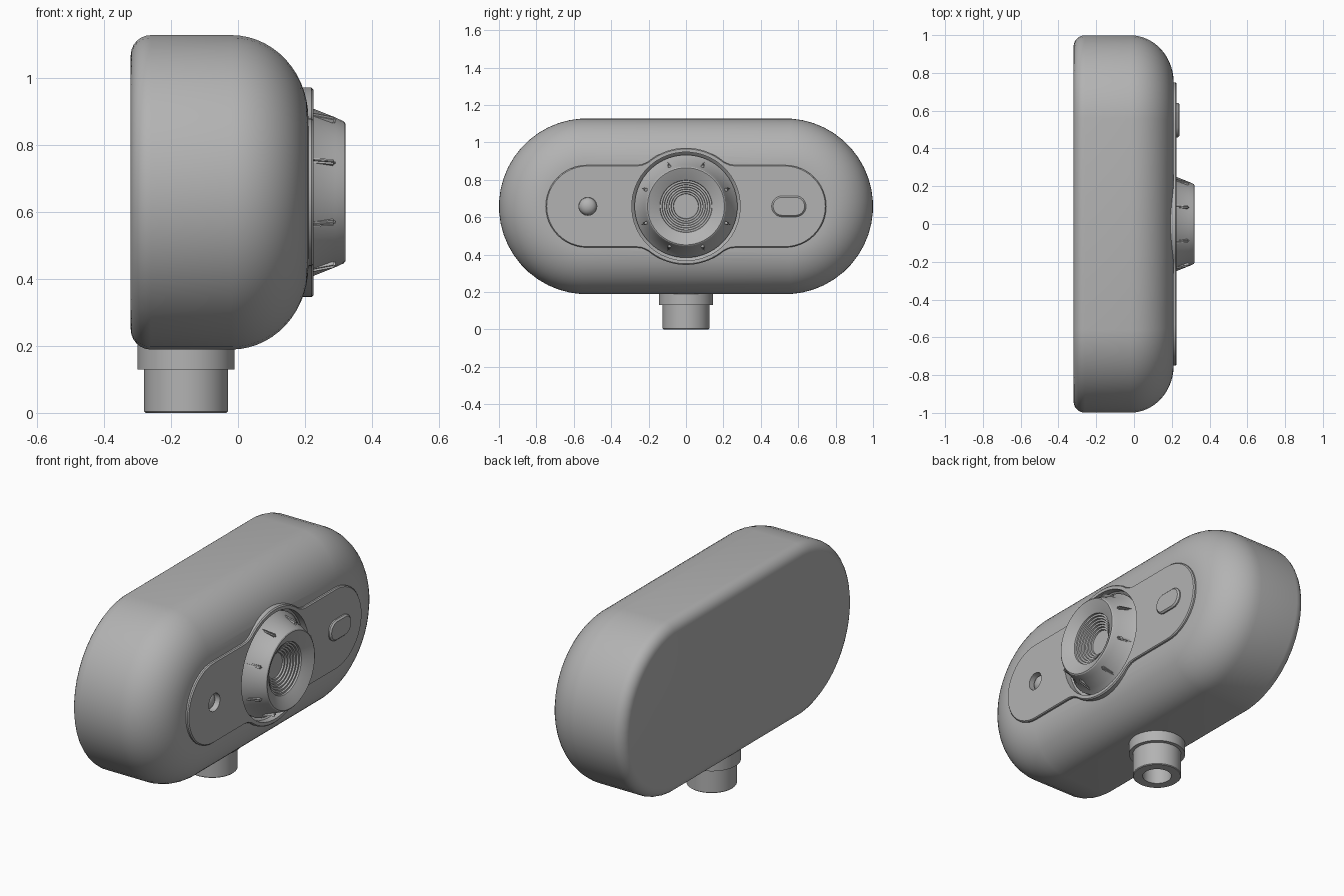
import bpy, bmesh
from math import sin, cos, pi, sqrt
from mathutils import Matrix, Vector

if "Cube" in bpy.data.objects:
    bpy.data.objects.remove(bpy.data.objects["Cube"])

MID = 0.658          # height of the optical axis
grey = bpy.data.materials.new("plain grey")
grey.use_nodes = True
colour = (0.45, 0.45, 0.45, 1)
grey.diffuse_color = colour
grey.node_tree.nodes["Principled BSDF"].inputs["Base Color"].default_value = colour


def finish(name, bm, angle=35):
    bmesh.ops.recalc_face_normals(bm, faces=bm.faces)
    mesh = bpy.data.meshes.new(name)
    bm.to_mesh(mesh)
    bm.free()
    mesh.materials.append(grey)
    ob = bpy.data.objects.new(name, mesh)
    bpy.context.collection.objects.link(ob)
    smooth(ob, angle)
    return ob


def activate(ob):
    bpy.ops.object.select_all(action='DESELECT')
    ob.select_set(True)
    bpy.context.view_layer.objects.active = ob


def smooth(ob, angle=35):
    activate(ob)
    bpy.ops.object.shade_smooth_by_angle(angle=angle * pi / 180)


def stadium(half, r, n=24):
    """Outline of a pill; half = 0 gives a circle."""
    pts = []
    for side in (0, 1):
        for i in range(n):
            a = -pi / 2 + (i + 0.5) * pi / n + side * pi
            pts.append((r * cos(a) + (half, -half)[side], r * sin(a)))
    return pts


def loft(name, rings, y=0, vertical=False, angle=35):
    """Skin a list of (depth, outline) rings and cap both ends."""
    bm = bmesh.new()
    loops = []
    for d, outline in rings:
        loops.append([bm.verts.new((u + y, v, d) if vertical else (d, u + y, v + MID))
                      for u, v in outline])
    for a, b in zip(loops, loops[1:]):
        for i in range(len(a)):
            j = (i + 1) % len(a)
            bm.faces.new((a[i], a[j], b[j], b[i]))
    bm.faces.new(loops[0])
    bm.faces.new(loops[-1])
    return finish(name, bm, angle)


def lathe(name, profile, **kw):
    return loft(name, [(d, stadium(0, r)) for d, r in profile], **kw)


def cut(targets, cutter):
    for ob in targets:
        activate(ob)
        mod = ob.modifiers.new("recess", 'BOOLEAN')
        mod.operation = 'DIFFERENCE'
        mod.solver = 'EXACT'
        mod.object = cutter
        bpy.ops.object.modifier_apply(modifier=mod.name)
        smooth(ob)
    bpy.data.objects.remove(cutter)


# Pill-shaped housing: small round on the back, large round on the front
R, HALF = 0.47, 0.53
rings = []
for i in range(7):
    a = i / 6 * pi / 2
    rings.append((-0.26 - 0.06 * cos(a), stadium(HALF, R - 0.06 * (1 - sin(a)))))
for i in range(15):
    a = i / 14 * pi / 2
    rings.append((-0.02 + 0.23 * sin(a), stadium(HALF, R - 0.25 * (1 - cos(a)))))
housing = loft("housing", rings)

# Face plate: pill with a round swelling around the lens
quarter = [(HALF + 0.22 * cos(i / 12 * pi / 2), 0.22 * sin(i / 12 * pi / 2)) for i in range(13)]
quarter += [(0.265, 0.22), (0.235, 0.224), (0.212, 0.234)]
quarter += [(0.2 * (1 - i / 10), sqrt(0.313 ** 2 - (0.2 * (1 - i / 10)) ** 2)) for i in range(11)]
upper = quarter + [(-u, v) for u, v in quarter[-2::-1]]
outline = upper + [(u, -v) for u, v in upper[-2:0:-1]]
inner = [(u * 0.993, v * 0.98) for u, v in outline]
face_plate = loft("face_plate", [(0.12, outline), (0.219, outline), (0.225, inner)], angle=25)

# Round recess for the lens and small hole for the indicator
cut([housing, face_plate], lathe("lens_cutter", [(0.17, 0.27), (0.19, 0.29), (0.4, 0.29)]))
cut([housing, face_plate], lathe("indicator_cutter", [(0.18, 0.048), (0.4, 0.048)], y=-0.525))

# Lens barrel with a stepped funnel
profile = [(0.165, 0.275), (0.195, 0.275), (0.225, 0.25), (0.29, 0.224), (0.316, 0.212),
           (0.32, 0.206), (0.318, 0.2), (0.285, 0.14)]
STEPS = 7
for i in range(STEPS):
    r, d = 0.14 - 0.012 * i, 0.285 - 0.009 * i
    profile += [(d - 0.009, r - 0.002), (d - 0.009, r - 0.012)]
lathe("lens_barrel", profile, angle=25)

# Grip ribs around the barrel
for k in range(8):
    bm = bmesh.new()
    bmesh.ops.create_cube(bm, size=1, matrix=Matrix.Diagonal((0.085, 0.016, 0.04, 1)))
    bmesh.ops.bevel(bm, geom=bm.edges[:], offset=0.006, segments=2, affect='EDGES')
    place = (Matrix.Translation((0, 0, MID)) @ Matrix.Rotation((k + 0.5) * pi / 4, 4, 'X')
             @ Matrix.Translation((0.247, 0, 0.231)) @ Matrix.Rotation(0.2, 4, 'Y'))
    bmesh.ops.transform(bm, matrix=place, verts=bm.verts)
    finish("grip_rib", bm)

# Indicator dome sitting in its hole
lathe("indicator_dome", [(0.18 + 0.035 * sin(a * pi / 16), 0.046 * cos(a * pi / 16) + 0.001)
                         for a in range(9)], y=-0.525)

# Pill-shaped button
loft("button", [(0.2, stadium(0.036, 0.056)), (0.232, stadium(0.036, 0.056)),
                (0.24, stadium(0.036, 0.048))], y=0.55)

# Mounting stem: hollow tube with a collar under the housing
stem = lathe("mounting_stem", [(0.15, 0.074), (0.0, 0.074), (0.0, 0.121), (0.004, 0.125),
                               (0.13, 0.125), (0.13, 0.145), (0.25, 0.145)], vertical=True)
stem.location = Vector((-0.155, 0, 0))
